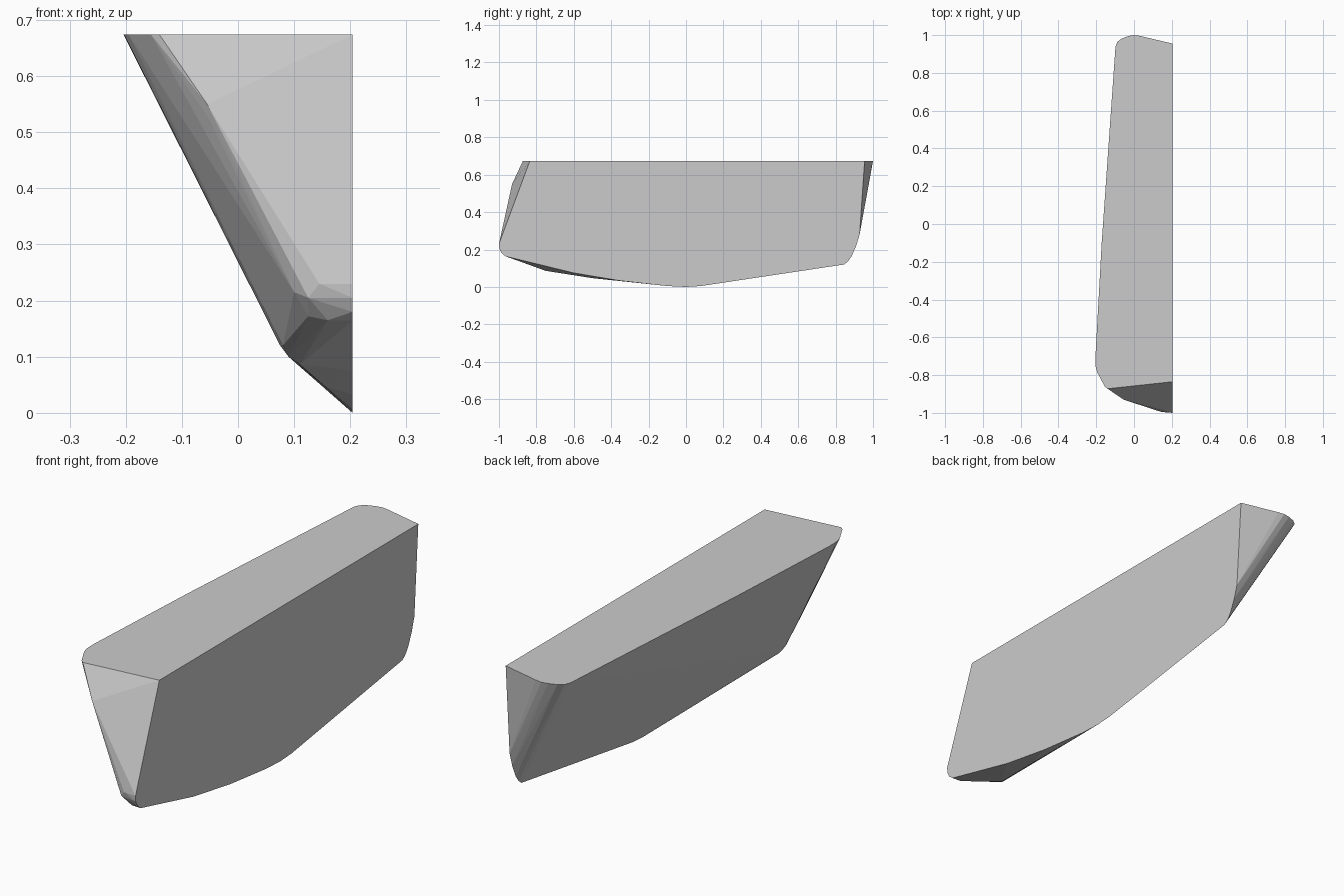
import bpy, bmesh

X, TOP = 0.204, 0.674

# flat inner side profile (y, z)
side = [(-0.835, TOP), (-1.0, 0.23), (-0.998, 0.205), (-0.985, 0.18), (-0.965, 0.164),
        (-0.6, 0.075), (-0.35, 0.033), (-0.1, 0.005), (0, 0), (0.08, 0.005),
        (0.845, 0.12), (0.865, 0.135), (0.885, 0.163), (0.91, 0.22),
        (0.928, 0.28), (0.955, TOP)]

# top outline (x, y)
top = [(0.03, 0.996), (0, 1.0), (-0.03, 0.995), (-0.065, 0.982), (-0.088, 0.964),
       (-0.098, 0.94), (-0.171, -0.1), (-0.204, -0.7), (-0.203, -0.755),
       (-0.195, -0.785), (-0.155, -0.86), (-0.14, -0.872)]

# rounded nose and front chine (x, y, z)
nose = [(-0.055, -0.93, 0.55), (-0.052, -0.922, 0.525), (0.145, -0.995, 0.23),
        (0.125, -0.985, 0.205), (0.10, -0.962, 0.215), (0.08, -0.93, 0.25),
        (0.125, -0.95, 0.172), (0.16, -0.963, 0.165), (0.08, -0.87, 0.19),
        (0.075, -0.76, 0.12), (0.09, -0.77, 0.10), (0.11, -0.75, 0.086),
        (0.155, -0.5, 0.047), (0.08, -0.8, 0.12)]

points = [(X, y, z) for y, z in side] + [(x, y, TOP) for x, y in top] + nose

# faceted convex body
bm = bmesh.new()
for p in points:
    bm.verts.new(p)
hull = bmesh.ops.convex_hull(bm, input=bm.verts[:])
loose = [v for v in bm.verts if not v.link_faces]
bmesh.ops.delete(bm, geom=loose, context='VERTS')
bmesh.ops.dissolve_limit(bm, angle_limit=0.002, verts=bm.verts[:], edges=bm.edges[:])
bmesh.ops.recalc_face_normals(bm, faces=bm.faces[:])
mesh = bpy.data.meshes.new("half_hull_body")
bm.to_mesh(mesh)
bm.free()
bpy.context.collection.objects.link(bpy.data.objects.new("half_hull_body", mesh))
